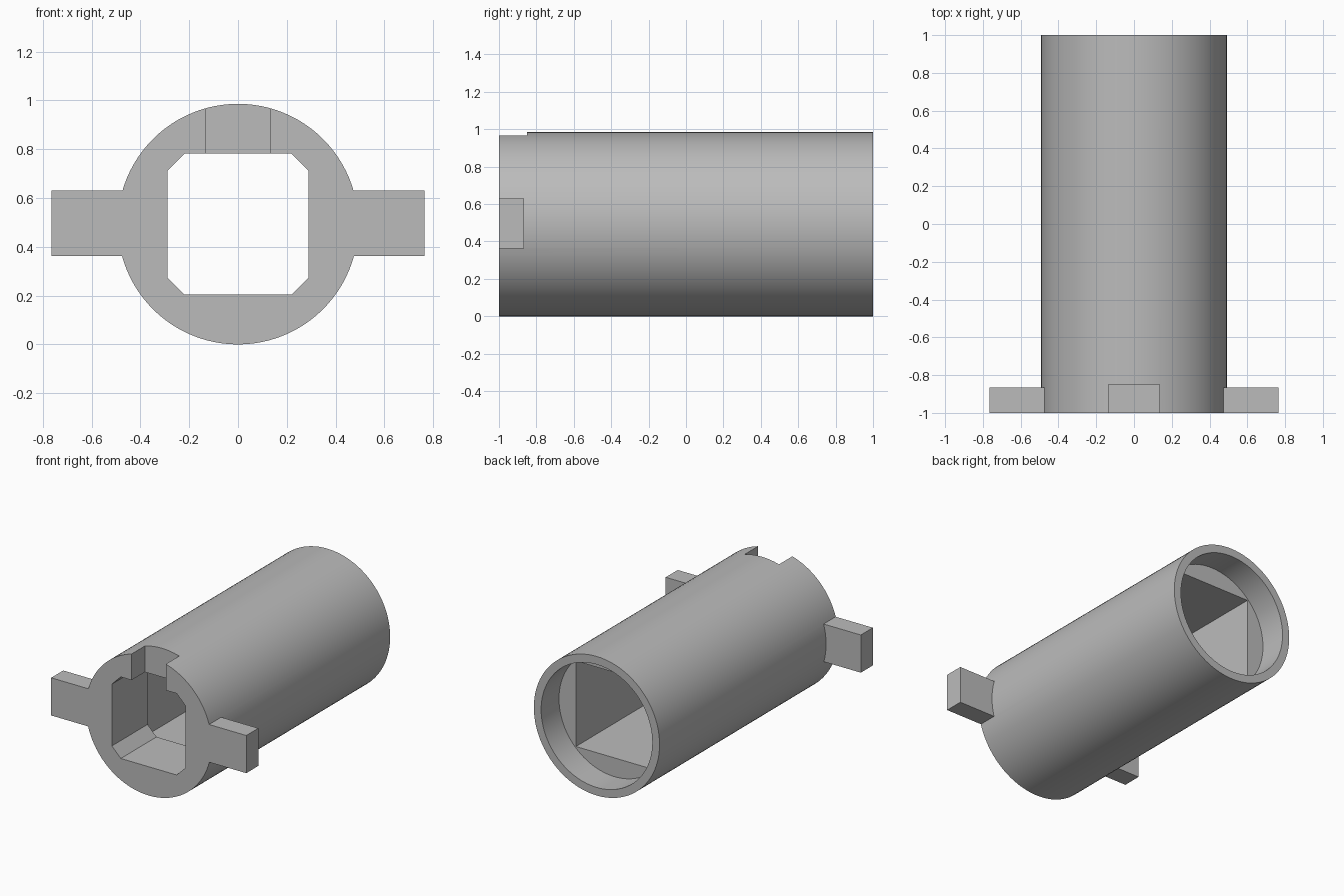
import bpy
import math

cube = bpy.data.objects.get("Cube")
if cube:
    bpy.data.objects.remove(cube, do_unlink=True)

R = 0.493        # outer radius, also the height of the axis

grey = bpy.data.materials.new("plain grey")
grey.use_nodes = True
colour = (0.5, 0.5, 0.5, 1)
grey.diffuse_color = colour
grey.node_tree.nodes["Principled BSDF"].inputs["Base Color"].default_value = colour


def prism(name, outline, y0, y1):
    """Extrude an outline (x, height from axis) along y."""
    n = len(outline)
    verts = [(x, y, z + R) for y in (y0, y1) for x, z in outline]
    faces = [tuple(range(n)), tuple(reversed(range(n, 2 * n)))]
    faces += [(i, i + n, (i + 1) % n + n, (i + 1) % n) for i in range(n)]
    mesh = bpy.data.meshes.new(name)
    mesh.from_pydata(verts, [], faces)
    mesh.materials.append(grey)
    obj = bpy.data.objects.new(name, mesh)
    bpy.context.collection.objects.link(obj)
    return obj


def circle(r, n=96):
    return [(r * math.cos(math.tau * i / n), r * math.sin(math.tau * i / n))
            for i in range(n)]


def box(x0, x1, z0, z1):
    return [(x0, z0), (x1, z0), (x1, z1), (x0, z1)]


def chamfered_square(h, c):
    k = h - c
    return [(k, -h), (h, -k), (h, k), (k, h), (-k, h), (-h, k), (-h, -k), (-k, -h)]


def combine(body, tool, operation):
    """Apply a boolean and remove its tool."""
    mod = body.modifiers.new(tool.name, 'BOOLEAN')
    mod.object, mod.operation, mod.solver = tool, operation, 'EXACT'
    bpy.context.view_layer.objects.active = body
    bpy.ops.object.modifier_apply(modifier=mod.name)
    bpy.data.objects.remove(tool, do_unlink=True)


# Round sleeve with two side lugs at the front
sleeve = prism("socket_sleeve", circle(R), -1, 1)
for side in (-1, 1):
    x0, x1 = sorted((side * 0.42, side * 0.765))
    combine(sleeve, prism("lug", box(x0, x1, -0.13, 0.137), -1, -0.865), 'UNION')

# Bore: chamfered mouth, wider square middle, round recess at the back
combine(sleeve, prism("square_bore", box(-0.303, 0.303, -0.303, 0.303), -0.6, 0.9), 'DIFFERENCE')
combine(sleeve, prism("mouth", chamfered_square(0.289, 0.07), -1.1, -0.5), 'DIFFERENCE')
combine(sleeve, prism("back_recess", circle(0.436), 0.8, 1.1), 'DIFFERENCE')

# Key notch through the top of the front wall
combine(sleeve, prism("notch", box(-0.134, 0.134, 0.2, 0.6), -1.1, -0.85), 'DIFFERENCE')

bpy.ops.object.select_all(action='DESELECT')
sleeve.select_set(True)
bpy.context.view_layer.objects.active = sleeve
bpy.ops.object.shade_smooth_by_angle(angle=math.radians(25))
